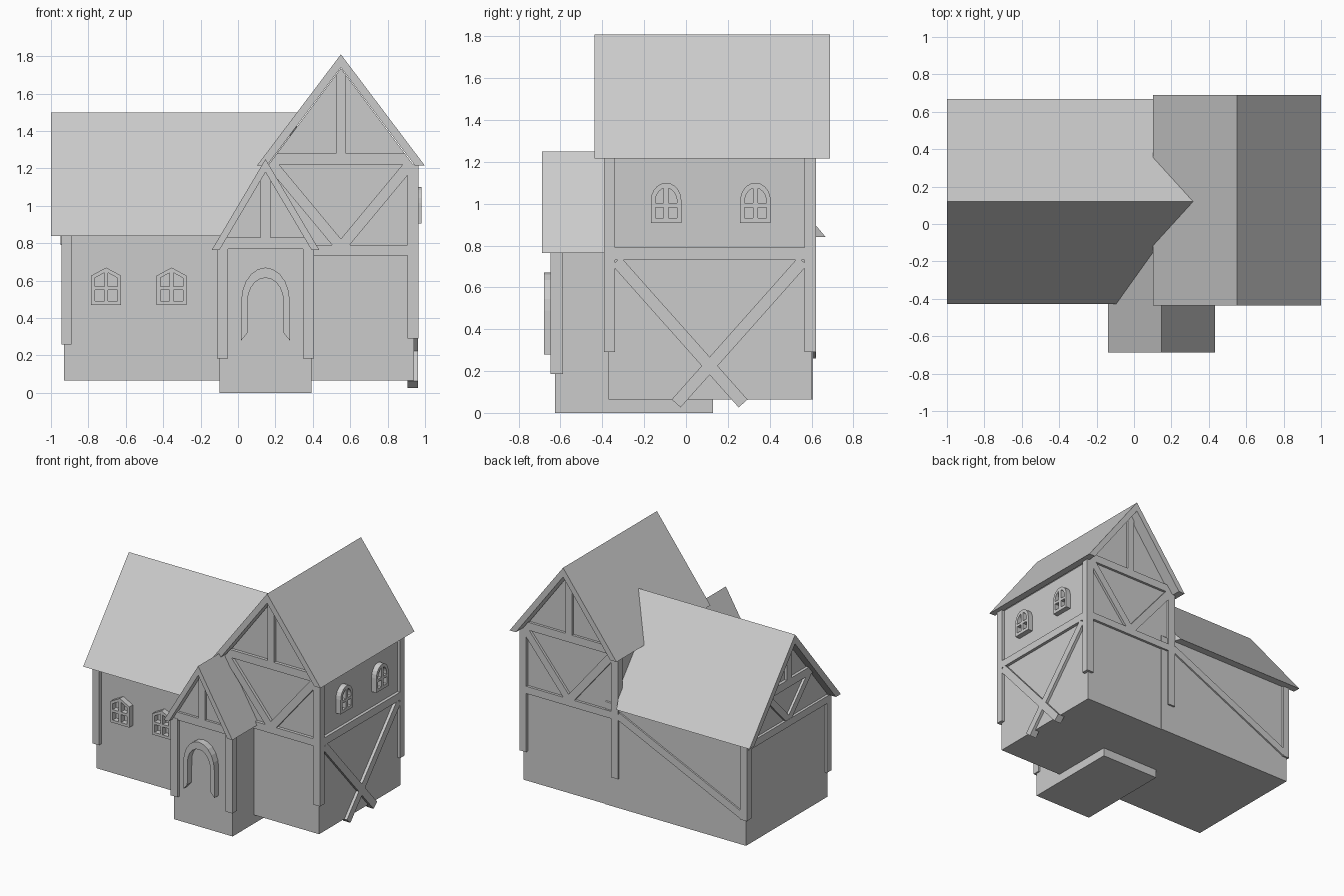
import bpy, bmesh
from math import sin, cos, pi
from mathutils import Vector, Matrix

if "Cube" in bpy.data.objects:
    bpy.data.objects.remove(bpy.data.objects["Cube"])


def prism(name, loops, axis, a, b):
    """Extrude outline (plus hole outlines) along axis from a to b; outline is (x, z) or (y, z)."""
    if not isinstance(loops[0], list):
        loops = [loops]
    cu = bpy.data.curves.new(name, 'CURVE')
    cu.dimensions = '2D'
    cu.fill_mode = 'BOTH'
    cu.extrude = abs(b - a) / 2
    for loop in loops:
        s = cu.splines.new('POLY')
        s.points.add(len(loop) - 1)
        for p, (u, v) in zip(s.points, loop):
            p.co = (u, v, 0, 1)
        s.use_cyclic_u = True
    tmp = bpy.data.objects.new(name, cu)
    bpy.context.collection.objects.link(tmp)
    bpy.context.view_layer.update()
    dg = bpy.context.evaluated_depsgraph_get()
    me = bpy.data.meshes.new_from_object(tmp.evaluated_get(dg))
    bpy.data.objects.remove(tmp)
    m = (a + b) / 2
    bm = bmesh.new()
    bm.from_mesh(me)
    for v in bm.verts:
        u, w, t = v.co
        v.co = (u, t + m, w) if axis == 'y' else (t + m, u, w)
    bmesh.ops.remove_doubles(bm, verts=bm.verts, dist=1e-5)
    bmesh.ops.recalc_face_normals(bm, faces=bm.faces)
    for f in bm.faces:
        f.smooth = False
    bm.to_mesh(me)
    bm.free()
    me.name = name
    ob = bpy.data.objects.new(name, me)
    bpy.context.collection.objects.link(ob)
    return ob


def rect(u0, u1, v0, v1):
    return [(u0, v0), (u1, v0), (u1, v1), (u0, v1)]


def beam(name, p, q, axis, a, b, w=0.057):
    p, q = Vector(p), Vector(q)
    d = (q - p).normalized() * w / 2
    n = Vector((-d.y, d.x))
    return prism(name, [tuple(v) for v in (p + n, p - n, q - n, q + n)], axis, a, b)


def roof(name, c, half, eave, top, axis, a, b, thick=0.07):
    inner = half * (1 - thick / (top - eave))
    return prism(name, [(c - half, eave), (c, top), (c + half, eave), (c + inner, eave),
                        (c, top - thick), (c - inner, eave)], axis, a, b)


def house(name, c, half, base, slope, top, axis, a, b):
    e = top - half * slope
    return prism(name, [(c - half, base), (c + half, base), (c + half, e), (c, top), (c - half, e)], axis, a, b)


def truss(name, c, z, slope, top, axis, a, b):
    """Tie beam at z, trimmed to the roof, with a king post above."""
    w0, w1, k = (top - z) / slope, (top - z - 0.06) / slope, 0.027
    prism(name + "_tie_beam", [(c - w0, z), (c + w0, z), (c + w1, z + 0.06), (c - w1, z + 0.06)], axis, a, b)
    t = top - k * slope
    prism(name + "_king_post", [(c - k, z + 0.05), (c + k, z + 0.05), (c + k, t), (c, top), (c - k, t)], axis, a, b)


def arc(c, z, r, a0, a1, n, rz=None):
    return [(c + r * cos(a0 + (a1 - a0) * i / n), z + (rz or r) * sin(a0 + (a1 - a0) * i / n)) for i in range(n + 1)]


def post(name, x0, x1, y0, y1, z0, z1):
    prism(name, rect(x0, x1, z0, z1), 'y', y0, y1)


# Long left wing
house("wing_walls", 0.12, 0.488, 0.065, 1.2, 1.43, 'x', -0.93, 0.25)
wing_roof = roof("wing_roof", 0.12, 0.548, 0.84, 1.5, 'x', -1.0, 0.317)
for v in wing_roof.data.vertices:  # taper the hidden end under the tall roof
    if v.co.x > 0:
        v.co.x = 0.317 - 0.2 * abs(v.co.y - 0.12) / 0.548
for n, y0 in (("front", -0.395), ("back", 0.565)):
    post("wing_post_" + n, -0.945, -0.89, y0, y0 + 0.056, 0.26, 0.842)
truss("wing_gable", 0.12, 1.09, 1.2, 1.43, 'x', -0.952, -0.9)
prism("wing_lower_beam", rect(-0.36, 0.6, 0.79, 0.845), 'x', -0.95, -0.9)
for s in (-1, 1):
    beam("wing_gable_brace", (0.12 + s * 0.25, 1.1), (0.12, 0.84), 'x', -0.948, -0.9, 0.05)
beam("wing_back_brace", (0.14, 0.77), (-0.9, 0.29), 'y', 0.57, 0.62)

# Tall cross-gabled block
house("hall_walls", 0.55, 0.39, 0.065, 1.333, 1.735, 'y', -0.37, 0.603)
roof("hall_roof", 0.55, 0.449, 1.215, 1.81, 'y', -0.437, 0.689)
for n, a, b in (("front", -0.393, -0.34), ("back", 0.567, 0.622)):
    truss("hall_" + n, 0.55, 1.22, 1.333, 1.735, 'y', a, b)
    prism("hall_sill_beam_" + n, rect(0.17, 0.93, 0.735, 0.79), 'y', a, b)
    for s in (-1, 1):
        beam("hall_brace_" + n, (0.55 + s * 0.375, 1.23), (0.55 + s * 0.005, 0.785), 'y', a, b)
        x = 0.55 + s * 0.385
        post("hall_post_" + n, x - 0.029, x + 0.029, a, b, 0.29, 1.22)

# Side wall timbers and arched windows
prism("side_beam", rect(-0.36, 0.59, 0.732, 0.79), 'x', 0.905, 0.963)
for s in (-1, 1):
    beam("side_cross_brace", (0.113 + s * 0.445, 0.725), (0.113 - s * 0.16, 0.045), 'x', 0.905, 0.962)
for c in (-0.095, 0.332):
    outer = [(c - 0.073, 0.907), (c + 0.073, 0.907)] + arc(c, 1.015, 0.073, 0, pi, 10, 0.085)
    panes = []
    for s in (-1, 1):
        u0, u1 = c + s * 0.012, c + s * 0.052
        panes.append(rect(u0, u1, 0.931, 0.983))
        panes.append([(u0, 1.003), (u1, 1.003)] +
                     [(c + s * 0.052 * cos(t), 1.01 + 0.065 * sin(t)) for t in (0.2, 0.5, 0.8, 1.1, 1.34)])
    prism("arched_window", [outer] + panes, 'x', 0.925, 0.98)

# Pointed windows on the wing
for c in (-0.705, -0.355):
    outer = [(c - 0.08, 0.47), (c + 0.08, 0.47), (c + 0.08, 0.627), (c, 0.67), (c - 0.08, 0.627)]
    panes = []
    for s in (-1, 1):
        u0, u1 = c + s * 0.01, c + s * 0.06
        panes.append(rect(u0, u1, 0.49, 0.55))
        panes.append([(u0, 0.57), (u1, 0.57), (u1, 0.615), (u0, 0.642)])
    prism("pointed_window", [outer] + panes, 'y', -0.41, -0.36)

# Entrance porch
house("porch_walls", 0.147, 0.247, 0.0, 1.66, 1.18, 'y', -0.627, 0.13)
roof("porch_roof", 0.147, 0.287, 0.765, 1.25, 'y', -0.688, 0.05)
truss("porch", 0.147, 0.77, 1.69, 1.18, 'y', -0.645, -0.6)
for s in (-1, 1):
    x = 0.147 + s * 0.23
    post("porch_post", x - 0.029, x + 0.029, -0.647, -0.589, 0.185, 0.78)
door = ([(0.277, 0.28)] + arc(0.147, 0.49, 0.13, 0, pi, 10, 0.18) + [(0.017, 0.28), (0.05, 0.32)]
        + arc(0.147, 0.49, 0.096, pi, 0, 10, 0.125) + [(0.244, 0.32)])
prism("door_arch", door, 'y', -0.68, -0.61)
